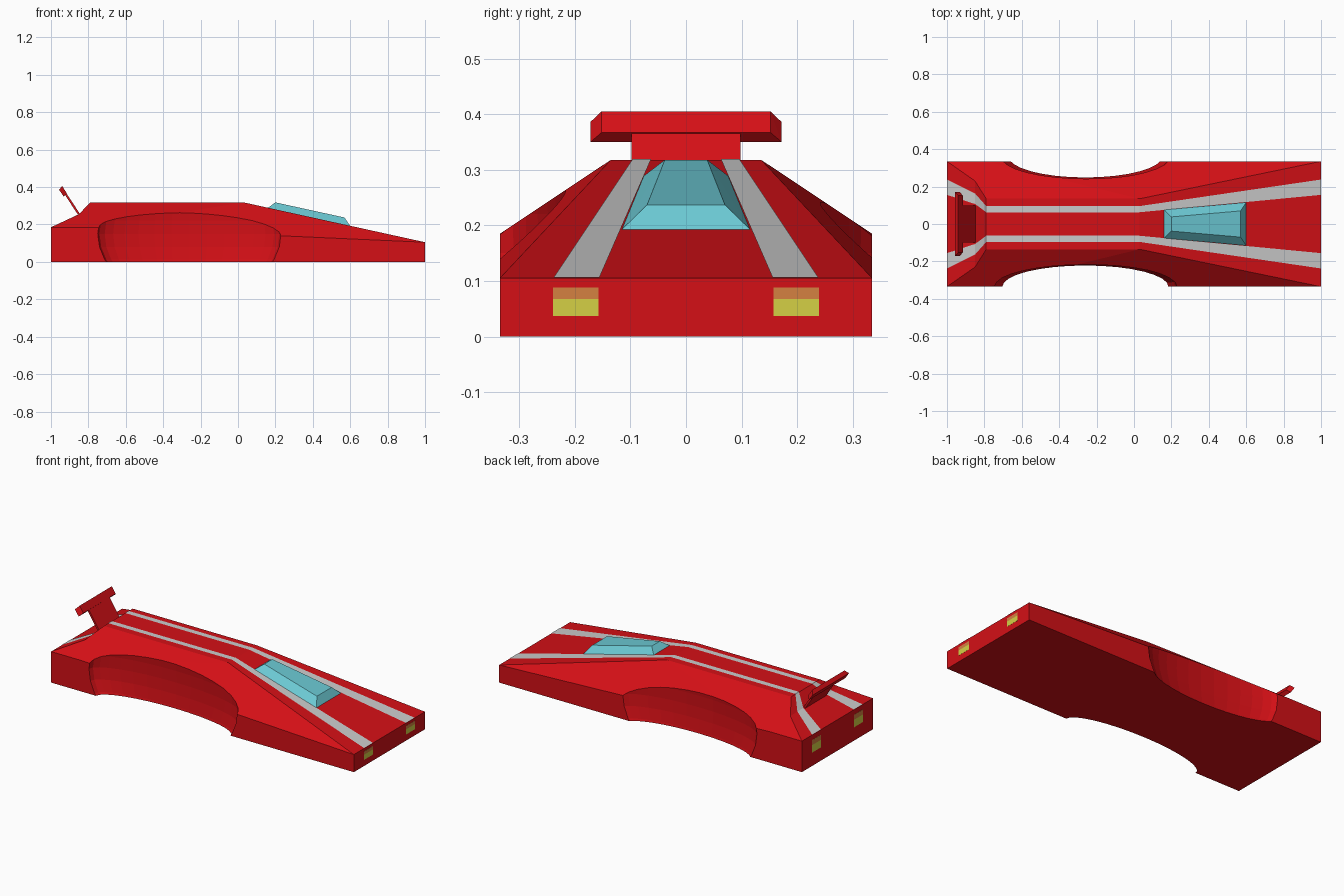
import bpy, bmesh
from mathutils import Matrix

if "Cube" in bpy.data.objects:
    bpy.data.objects.remove(bpy.data.objects["Cube"])


def material(name, rgb):
    m = bpy.data.materials.new(name)
    m.diffuse_color = (*rgb, 1)
    m.use_nodes = True
    m.node_tree.nodes["Principled BSDF"].inputs["Base Color"].default_value = m.diffuse_color
    return m


RED = material("red_paint", (0.66, 0.005, 0.008))
GREY = material("stripe_grey", (0.67, 0.67, 0.67))
TEAL = material("teal_glass", (0.147, 0.58, 0.65))
YELLOW = material("yellow_lamp", (0.66, 0.63, 0.06))
ORANGE = material("orange_lamp", (0.66, 0.22, 0.053))


def finish(name, bm, mat=None):
    bmesh.ops.remove_doubles(bm, verts=bm.verts, dist=1e-5)
    bmesh.ops.recalc_face_normals(bm, faces=bm.faces)
    me = bpy.data.meshes.new(name)
    bm.to_mesh(me)
    bm.free()
    if mat:
        me.materials.append(mat)
    ob = bpy.data.objects.new(name, me)
    bpy.context.collection.objects.link(ob)
    return ob


def hull(name, points, mat):
    bm = bmesh.new()
    for p in points:
        bm.verts.new(p)
    bmesh.ops.convex_hull(bm, input=bm.verts)
    bmesh.ops.dissolve_limit(bm, angle_limit=0.01, verts=bm.verts, edges=bm.edges)
    return finish(name, bm, mat)


def box(name, lo, hi, mat):
    return hull(name, [(x, y, z) for x in (lo[0], hi[0]) for y in (lo[1], hi[1])
                       for z in (lo[2], hi[2])], mat)


# Deck stations from tail to nose: x, z, half width
DECK = [(-1, .185, .335), (-.85, .255, .23), (-.79, .318, .135), (.03, .318, .135), (1, .105, .335)]

# Wedge body: deck strips, sloping shoulders, side walls, ends and floor
bm = bmesh.new()


def face(*pts):
    bm.faces.new([bm.verts.new(p) for p in pts])


for (x0, z0, w0), (x1, z1, w1) in zip(DECK, DECK[1:]):
    face((x0, -w0, z0), (x1, -w1, z1), (x1, w1, z1), (x0, w0, z0))
W = .335
for s in (-1, 1):
    top = [(x, s * w, z) for x, z, w in DECK]
    sill = (-.79, s * W, .185)
    for a, b in zip(top, top[1:]):
        face(a, b, sill)
    face((-1, s * W, 0), (1, s * W, 0), top[4], sill, top[0])
for x, z in ((-1, .185), (1, .105)):
    face((x, -W, 0), (x, W, 0), (x, W, z), (x, -W, z))
face((-1, -W, 0), (1, -W, 0), (1, W, 0), (-1, W, 0))
body = finish("car_body", bm, RED)

# Scooped side recesses cut by flattened spheres
for name, y, length in (("front_side_cutter", -.335, .49), ("back_side_cutter", .362, .455)):
    cb = bmesh.new()
    bmesh.ops.create_uvsphere(cb, u_segments=32, v_segments=16, radius=1)
    bmesh.ops.transform(cb, verts=cb.verts, matrix=Matrix.Translation((-.26, y, .15))
                        @ Matrix.Diagonal((length, .125, .36, 1)))
    cutter = finish(name, cb, RED)
    cutter.hide_render = True
    mod = body.modifiers.new(name, 'BOOLEAN')
    mod.operation = 'DIFFERENCE'
    mod.solver = 'EXACT'
    mod.object = cutter
    bpy.context.view_layer.objects.active = body
    bpy.ops.object.modifier_apply(modifier=mod.name)
    bpy.data.objects.remove(cutter)

# Pair of stripes following the deck
for side, s in (("front", -1), ("back", 1)):
    bm = bmesh.new()
    for (x0, z0, w0), (x1, z1, w1) in zip(DECK, DECK[1:]):
        face(*[(x, s * w * f, z + .0015) for x, z, w, f in
               ((x0, z0, w0, .465), (x1, z1, w1, .465), (x1, z1, w1, .71), (x0, z0, w0, .71))])
    stripe = finish(side + "_stripe", bm, GREY)
    if sum(p.normal.z for p in stripe.data.polygons) < 0:
        stripe.data.flip_normals()

# Canopy
hull("canopy", [(x, s * y, z) for s in (-1, 1) for x, y, z in
                ((.6, .116, .192), (.57, .07, .237), (.2, .038, .318), (.16, .076, .289))], TEAL)

# Tail wing on an inclined plate
hull("wing", [(x, s * y, z) for s in (-1, 1) for x, y, z in
              ((-.94, .152, .405), (-.915, .152, .367), (-.957, .172, .386), (-.932, .172, .35))], RED)
hull("wing_support", [(x, s * .098, z) for s in (-1, 1) for x, z in
                      ((-.846, .258), (-.856, .252), (-.926, .36), (-.917, .366))], RED)

# Two-tone lamps just proud of the nose and tail
for end, d, z0, zm, z1 in (("nose", 1, .037, .068, .088), ("tail", -1, .08, .125, .155)):
    for side, s in (("front", -1), ("back", 1)):
        for tone, lo, hi, mat in (("lower", z0, zm, YELLOW), ("upper", zm, z1, ORANGE)):
            box(f"{end}_{side}_{tone}_lamp", (d * .99, s * .157, lo), (d * 1.001, s * .239, hi), mat)
